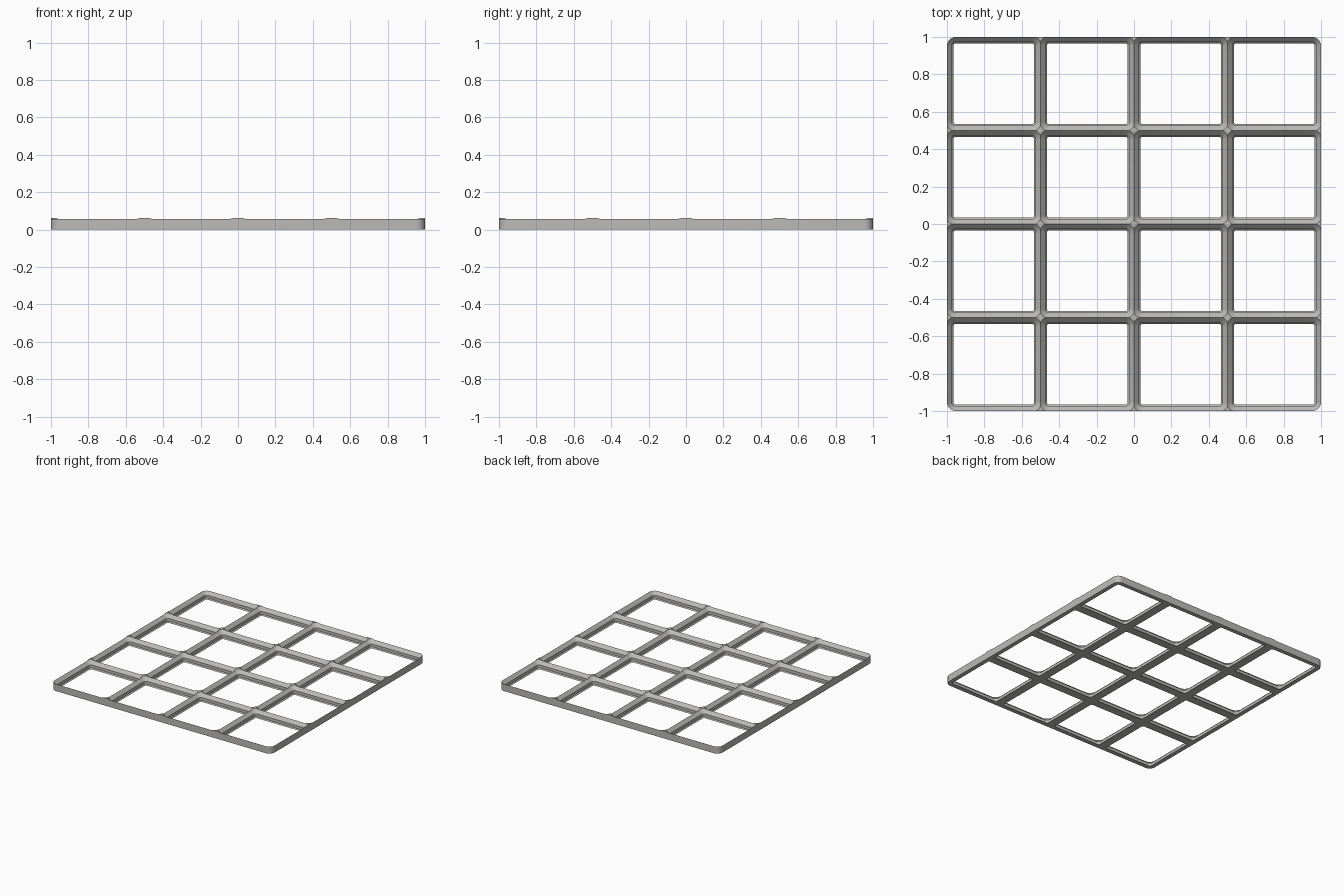
import bpy, bmesh, math

if "Cube" in bpy.data.objects:
    bpy.data.objects.remove(bpy.data.objects["Cube"])

MM = 2 / 168            # plate is four 42 mm cells wide
CELL, RADIUS, SEG = 42, 4.0, 8
RIDGE, PEAK = 4.8, 5.2  # ridge height along cell edges, height at the crossings

grey = bpy.data.materials.new("grey")
grey.diffuse_color = (0.5, 0.495, 0.485, 1)
grey.use_nodes = True
grey.node_tree.nodes["Principled BSDF"].inputs["Base Color"].default_value = grey.diffuse_color


def rounded_ring(bm, cx, cy, half, radius, z):
    """Rounded square loop of vertices."""
    ring = []
    for k in range(4):
        sx, sy = ((1, 1), (-1, 1), (-1, -1), (1, -1))[k]
        for i in range(SEG + 1):
            a = math.pi / 2 * (k + i / SEG)
            x = cx + sx * (half - radius) + radius * math.cos(a)
            y = cy + sy * (half - radius) + radius * math.sin(a)
            ring.append(bm.verts.new((x * MM, y * MM, z * MM)))
    return ring


def loft(name, cx, cy, sections):
    """Closed solid through (half width, corner radius, height) sections."""
    bm = bmesh.new()
    rings = [rounded_ring(bm, cx, cy, *s) for s in sections]
    for lo, hi in zip(rings, rings[1:]):
        n = len(lo)
        for i in range(n):
            j = (i + 1) % n
            bm.faces.new((lo[i], lo[j], hi[j], hi[i]))
    bm.faces.new(rings[0][::-1])
    bm.faces.new(rings[-1])
    mesh = bpy.data.meshes.new(name)
    bm.to_mesh(mesh)
    bm.free()
    mesh.materials.append(grey)
    obj = bpy.data.objects.new(name, mesh)
    bpy.context.collection.objects.link(obj)
    return obj


# Solid plate with rounded corners
plate = loft("grid_plate", 0, 0, [(2 * CELL, RADIUS, 0), (2 * CELL, RADIUS, PEAK)])

# Pocket profile: (inset from cell edge, height)
profile = [(2.85, -1), (2.85, 0), (2.15, 0.7), (2.15, RIDGE - 2.15), (-1, RIDGE + 1)]
sections = [(CELL / 2 - d, RADIUS - d, z) for d, z in profile]

# One stepped pocket through every cell
cutters = []
for ix in range(4):
    for iy in range(4):
        c = loft("pocket_cutter", (ix - 1.5) * CELL, (iy - 1.5) * CELL, sections)
        c.hide_render = True
        mod = plate.modifiers.new("pocket", 'BOOLEAN')
        mod.operation, mod.solver, mod.object = 'DIFFERENCE', 'EXACT', c
        cutters.append(c)

# Bake the cuts and remove the helpers
bpy.context.view_layer.update()
graph = bpy.context.evaluated_depsgraph_get()
cut = bpy.data.meshes.new_from_object(plate.evaluated_get(graph))
plate.modifiers.clear()
plate.data = cut
for c in cutters:
    bpy.data.objects.remove(c)

# Smooth the rounded corners, keep the profile edges sharp
bpy.context.view_layer.objects.active = plate
plate.select_set(True)
bpy.ops.object.shade_smooth_by_angle(angle=math.radians(25))
